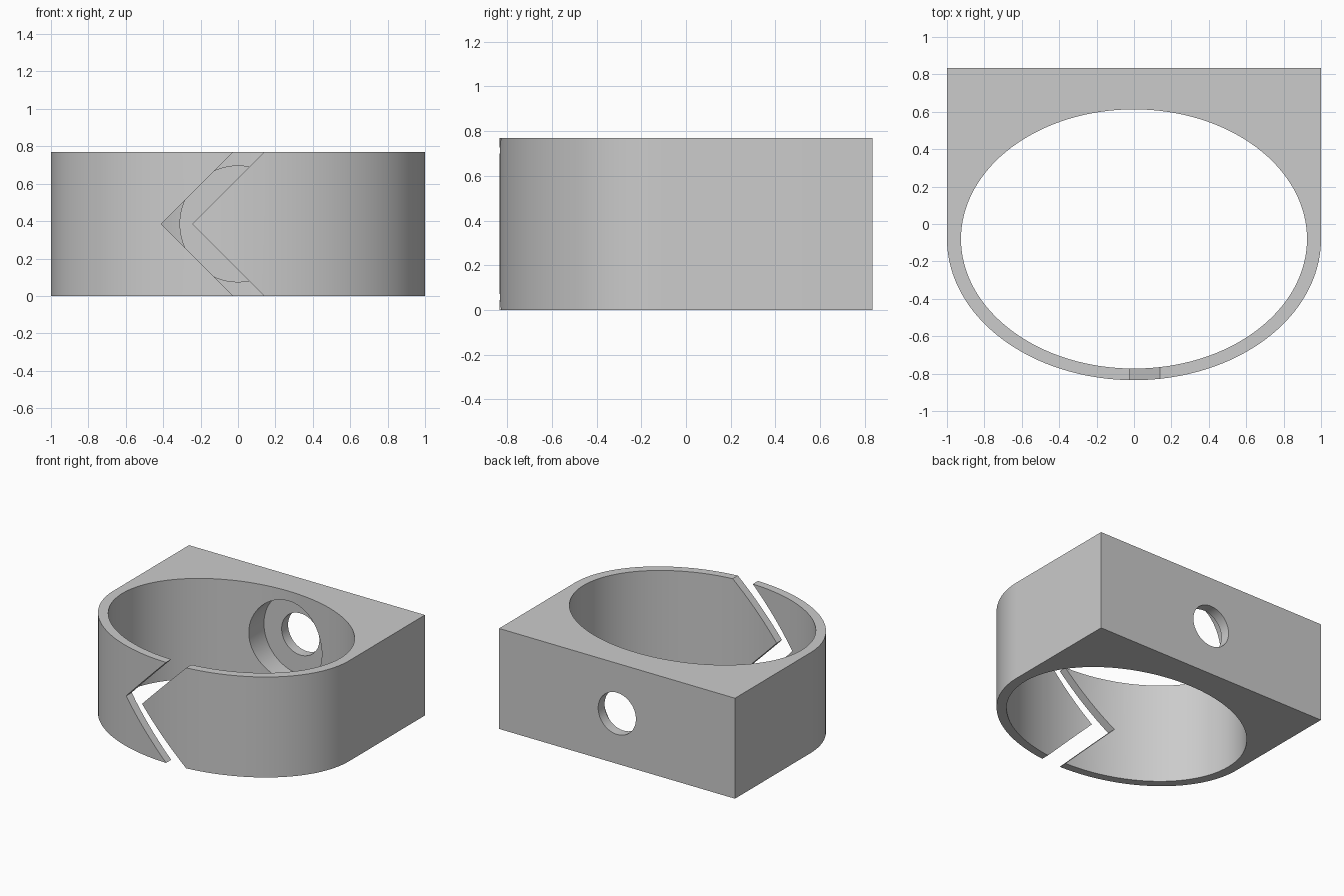
import bpy
import bmesh
import math
from mathutils import Vector

if "Cube" in bpy.data.objects:
    bpy.data.objects.remove(bpy.data.objects["Cube"])

HEIGHT = 0.77
MID = HEIGHT / 2
CENTRE_Y = -0.08
BACK_Y = 0.835

grey = bpy.data.materials.new("plain_grey")
grey.use_nodes = True
grey.diffuse_color = (0.6, 0.6, 0.6, 1)
grey.node_tree.nodes["Principled BSDF"].inputs["Base Color"].default_value = (0.6, 0.6, 0.6, 1)


def prism(name, points, direction):
    """Closed solid: a planar outline swept along a direction."""
    bm = bmesh.new()
    face = bm.faces.new([bm.verts.new(p) for p in points])
    swept = bmesh.ops.extrude_face_region(bm, geom=[face])["geom"]
    verts = [g for g in swept if isinstance(g, bmesh.types.BMVert)]
    bmesh.ops.translate(bm, verts=verts, vec=Vector(direction))
    bmesh.ops.recalc_face_normals(bm, faces=bm.faces)
    mesh = bpy.data.meshes.new(name)
    bm.to_mesh(mesh)
    bm.free()
    mesh.materials.append(grey)
    obj = bpy.data.objects.new(name, mesh)
    bpy.context.collection.objects.link(obj)
    return obj


def arc(a, b, start, end, n):
    for i in range(n):
        t = start + (end - start) * i / (n - 1)
        yield a * math.cos(t), b * math.sin(t)


def cylinder_y(name, radius, y0, y1):
    pts = [(x, y0, MID + z) for x, z in list(arc(radius, radius, 0, math.tau, 65))[:-1]]
    return prism(name, pts, (0, y1 - y0, 0))


# Clamp body: square back, half-ellipse front
outline = [(x, CENTRE_Y + y, 0) for x, y in arc(1, 0.755, math.pi, math.tau, 65)]
outline += [(1, BACK_Y, 0), (-1, BACK_Y, 0)]
body = prism("clamp_body", outline, (0, 0, HEIGHT))

# Elliptical opening
opening = [(x, CENTRE_Y + y, -0.1) for x, y in list(arc(0.925, 0.693, 0, math.tau, 129))[:-1]]
cutters = [prism("opening_cutter", opening, (0, 0, HEIGHT + 0.2))]

# Screw hole with counterbore through the back
cutters.append(cylinder_y("counterbore_cutter", 0.31, 0, 0.757))
cutters.append(cylinder_y("screw_hole_cutter", 0.16, 0.3, 1))

# Chevron slit through the front wall, at 45 degrees
TIP, WIDTH, REACH = -0.41, 0.165, MID + 0.1
chevron = [(TIP, 0), (TIP + REACH, REACH), (TIP + REACH + WIDTH, REACH),
           (TIP + WIDTH, 0), (TIP + REACH + WIDTH, -REACH), (TIP + REACH, -REACH)]
cutters.append(prism("slit_cutter", [(x, -1, MID + z) for x, z in chevron], (0, 0.7, 0)))

# Cut each shape out of the body, then discard the cutters
bpy.ops.object.select_all(action="DESELECT")
bpy.context.view_layer.objects.active = body
body.select_set(True)
for cutter in cutters:
    cutter.hide_render = True
    mod = body.modifiers.new(cutter.name, "BOOLEAN")
    mod.operation = "DIFFERENCE"
    mod.solver = "EXACT"
    mod.object = cutter
    bpy.ops.object.modifier_apply(modifier=mod.name)
    bpy.data.objects.remove(cutter)

bpy.ops.object.shade_smooth_by_angle(angle=math.radians(30))
